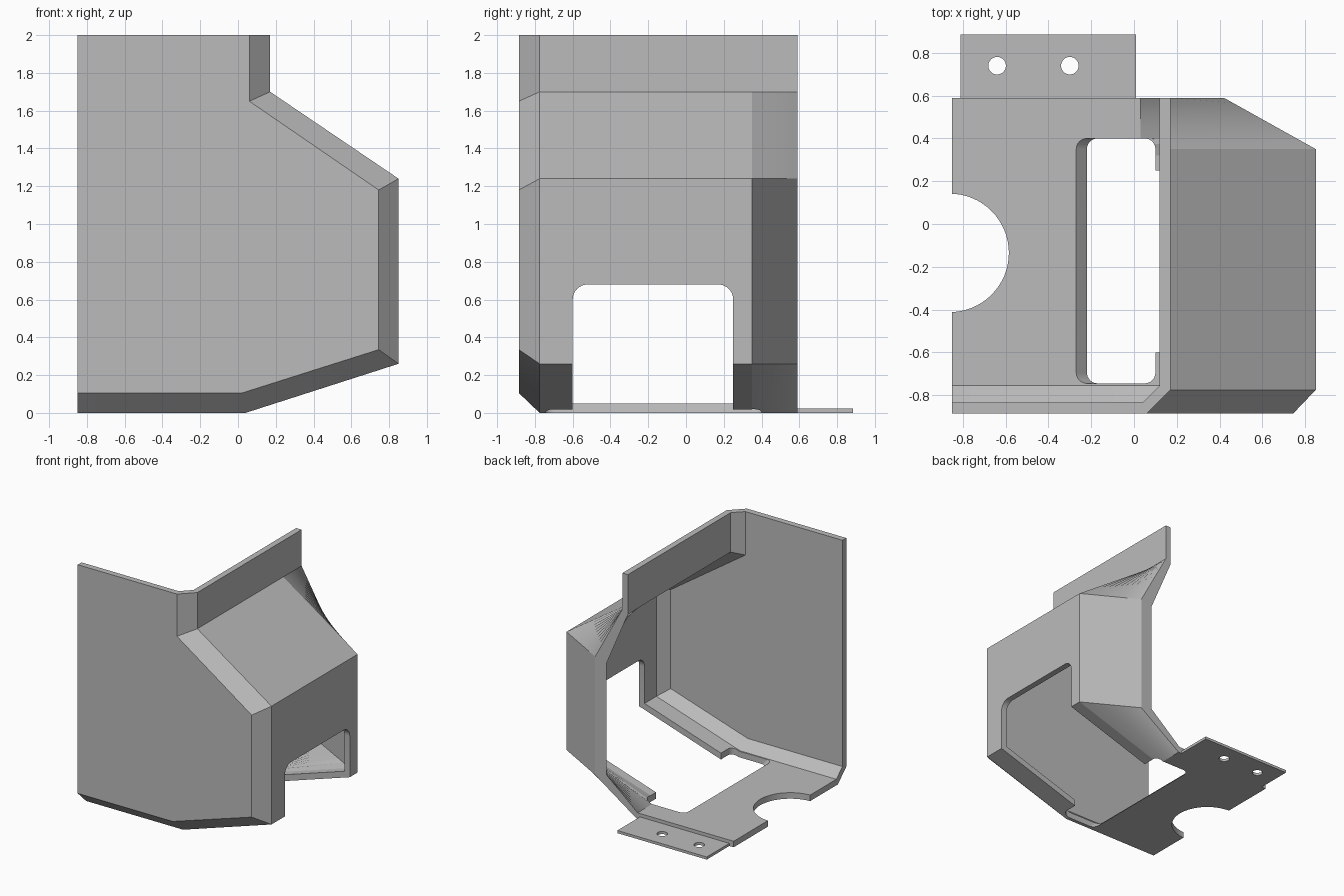
import bpy, bmesh, math
from mathutils import Vector

cube = bpy.data.objects.get("Cube")
if cube:
    bpy.data.objects.remove(cube, do_unlink=True)

grey = bpy.data.materials.new("plain_grey")
grey.use_nodes = True
colour = (0.5, 0.5, 0.5, 1)
grey.diffuse_color = colour
grey.node_tree.nodes["Principled BSDF"].inputs["Base Color"].default_value = colour


def make_object(name, bm):
    bmesh.ops.recalc_face_normals(bm, faces=bm.faces)
    mesh = bpy.data.meshes.new(name)
    bm.to_mesh(mesh)
    bm.free()
    mesh.materials.append(grey)
    obj = bpy.data.objects.new(name, mesh)
    bpy.context.collection.objects.link(obj)
    return obj


def prism(name, lower, upper):
    """Solid between two matching loops of points."""
    bm = bmesh.new()
    a = [bm.verts.new(p) for p in lower]
    b = [bm.verts.new(p) for p in upper]
    bm.faces.new(a)
    bm.faces.new(b)
    for i in range(len(a)):
        j = (i + 1) % len(a)
        bm.faces.new((a[i], a[j], b[j], b[i]))
    return make_object(name, bm)


def rounded_rect(u0, u1, v0, v1, r, steps=8):
    points = []
    corners = [(u1 - r, v1 - r), (u0 + r, v1 - r), (u0 + r, v0 + r), (u1 - r, v0 + r)]
    for quarter, (u, v) in enumerate(corners):
        for s in range(steps + 1):
            a = (quarter + s / steps) * math.pi / 2
            points.append((u + r * math.cos(a), v + r * math.sin(a)))
    return points


def disc(cx, cy, r, n=64):
    return [(cx + r * math.cos(i * math.tau / n), cy + r * math.sin(i * math.tau / n))
            for i in range(n)]


def flat_prism(name, loop, z0, z1):
    return prism(name, [(x, y, z0) for x, y in loop], [(x, y, z1) for x, y in loop])


def cut(obj, cutter):
    mod = obj.modifiers.new("cut", 'BOOLEAN')
    mod.operation = 'DIFFERENCE'
    mod.solver = 'EXACT'
    mod.object = cutter
    bpy.context.view_layer.objects.active = obj
    bpy.ops.object.modifier_apply(modifier=mod.name)
    bpy.data.objects.remove(cutter, do_unlink=True)


def offset(profile, d):
    """Move an open (x, z) profile inward by d with mitred corners."""
    pts = [Vector(p) for p in profile]
    normals = []
    for a, b in zip(pts, pts[1:]):
        t = (b - a).normalized()
        normals.append(Vector((-t.y, t.x)))
    result = [pts[0] + normals[0] * d]
    for p, m, n in zip(pts[1:-1], normals, normals[1:]):
        result.append(p + (m + n) * (d / (1 + m.dot(n))))
    return result + [pts[-1] + normals[-1] * d]


# Housing shell: (x, z) profiles from the floor round to the top edge
front = [(-.85, .105), (.02, .105), (.745, .335), (.745, 1.18), (.06, 1.65), (.06, 2)]
side = [(-.85, 0), (.04, 0), (.85, .26), (.85, 1.24), (.17, 1.70), (.17, 2)]
back = [(-.85, 0), (.04, 0), (.42, .26), (.42, 1.24), (.17, 1.70), (.17, 2)]
back_inner = [(-.85, .05), (.03, .05), (.317, .29), (.317, 1.21), (.12, 1.67), (.12, 2)]


def skin(bm, stations, steps=10):
    """Loft a sheet through (y, profile) stations, with a closed front plate."""
    (y0, p0), (y1, p1) = stations[-2:]
    rows = stations[:-1]
    for s in range(1, steps + 1):
        t = s / steps
        rows.append((y0 + (y1 - y0) * t,
                     [Vector(a).lerp(Vector(b), t) for a, b in zip(p0, p1)]))
    rings = [[bm.verts.new((p[0], y, p[1])) for p in prof] for y, prof in rows]
    for a, b in zip(rings, rings[1:]):
        for i in range(len(a) - 1):
            bm.faces.new((a[i], a[i + 1], b[i + 1], b[i]))
    corner = bm.verts.new((-.85, rows[0][0], 2))
    bm.faces.new(rings[0] + [corner])
    # open border, used to join the outer and inner sheets
    return ([corner] + [r[0] for r in rings] + rings[-1][1:-1]
            + [r[-1] for r in reversed(rings)])


bm = bmesh.new()
outer = skin(bm, [(-.885, front), (-.775, side), (.35, side), (.59, back)])
inner = skin(bm, [(-.835, offset(front, .02)), (-.755, offset(side, .05)),
                  (.32, offset(side, .05)), (.59, back_inner)])
for i in range(len(outer)):
    j = (i + 1) % len(outer)
    bm.faces.new((outer[i], outer[j], inner[j], inner[i]))
housing = make_object("housing_shell", bm)

# Floor slot, with one long side sloping outward
loop_low = rounded_rect(-.12, .10, -.745, .40, .05)
loop_high = rounded_rect(-.42, .10, -.745, .40, .05)
cut(housing, prism("slot_cutter", [(x, y, -.1) for x, y in loop_low],
                   [(x, y, .2) for x, y in loop_high]))

# Side window running down through the sloping floor
window = rounded_rect(-.60, .25, -.4, .68, .08)
cut(housing, prism("window_cutter", [(.08, y, z) for y, z in window],
                   [(1.1, y, z) for y, z in window]))

# Half-round notch in the floor edge
cut(housing, flat_prism("notch_cutter", disc(-.862, -.135, .277), -.1, .2))

# Rear mounting tab with two screw holes
tab = flat_prism("mounting_tab", [(-.81, .59), (.01, .59), (.01, .885), (-.81, .885)], 0, .022)
for x in (-.64, -.30):
    cut(tab, flat_prism("hole_cutter", disc(x, .74, .041, 32), -.1, .1))

bpy.ops.object.select_all(action='DESELECT')
for obj in (housing, tab):
    obj.select_set(True)
bpy.context.view_layer.objects.active = housing
bpy.ops.object.shade_smooth_by_angle(angle=math.radians(16))
